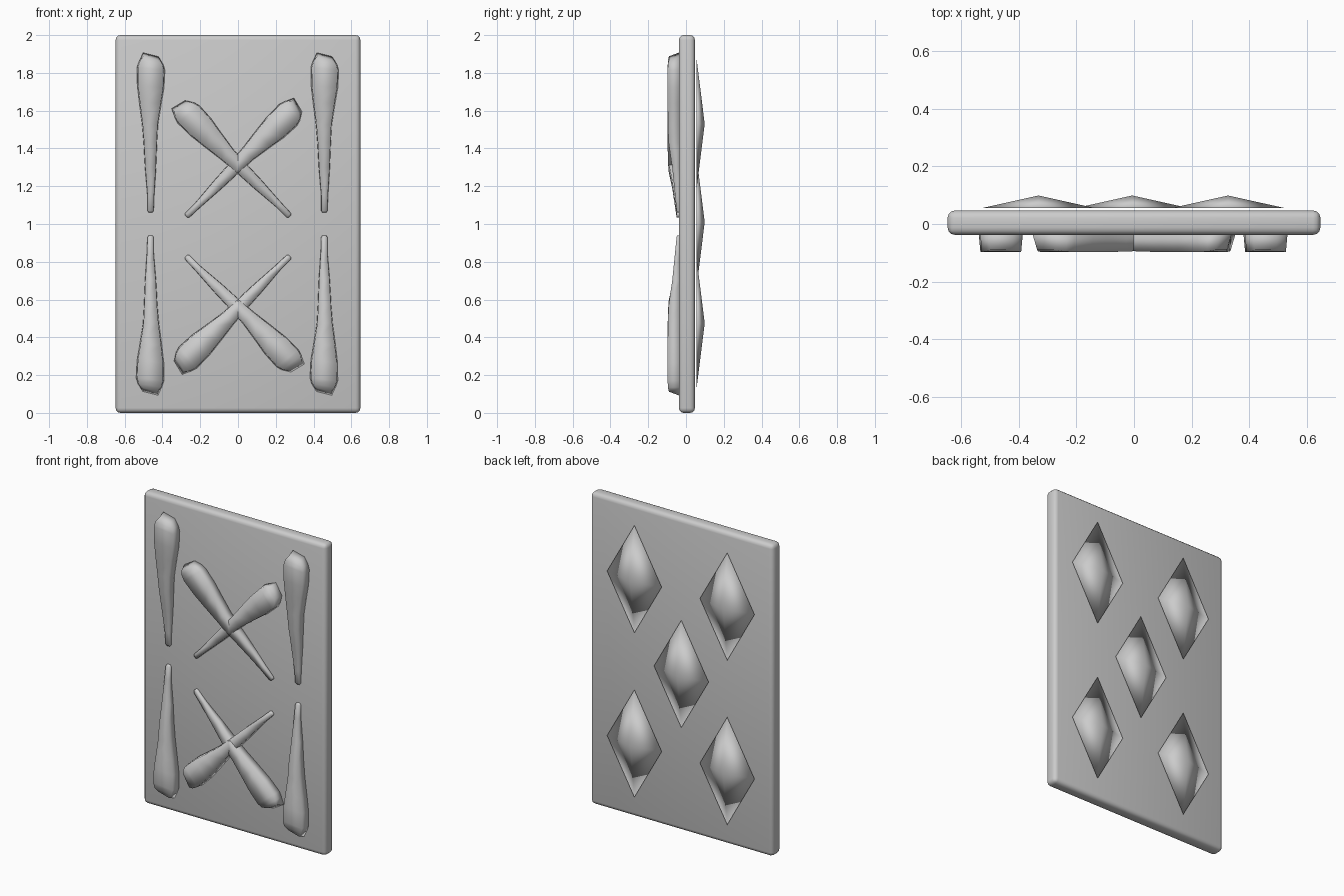
import bpy, bmesh
from math import sin, cos, radians

if "Cube" in bpy.data.objects:
    bpy.data.objects.remove(bpy.data.objects["Cube"])


def make_object(name, bm):
    bmesh.ops.recalc_face_normals(bm, faces=bm.faces)
    for f in bm.faces:
        f.smooth = True
    me = bpy.data.meshes.new(name)
    bm.to_mesh(me)
    bm.free()
    ob = bpy.data.objects.new(name, me)
    bpy.context.collection.objects.link(ob)
    return ob


# Rounded slab
bm = bmesh.new()
bmesh.ops.create_cube(bm, size=1)
for v in bm.verts:
    v.co = (v.co.x * 1.296, v.co.y * 0.085 + 0.0045, v.co.z * 2 + 1)
bmesh.ops.bevel(bm, geom=bm.edges[:], offset=0.026, segments=3, profile=0.5, affect='EDGES')
make_object("slab", bm)

# Club outline from handle to head: left u, left s, right u, right s, front y
CLUB = [
    (-.010, .000, .010, .000, -.046),
    (-.017, .010, .017, .010, -.050),
    (-.017, .090, .020, .090, -.058),
    (-.030, .240, .030, .240, -.073),
    (-.037, .370, .035, .370, -.092),
    (-.045, .465, .040, .465, -.096),
    (-.060, .580, .058, .580, -.097),
    (-.071, .675, .072, .660, -.097),
    (-.072, .770, .077, .755, -.097),
    (-.060, .805, .068, .785, -.096),
    (-.040, .850, .040, .830, -.090),
]


def club(name, px, pz, angle):
    a = radians(angle)
    bm = bmesh.new()

    def vert(u, s, y):
        return bm.verts.new((px + cos(a) * u - sin(a) * s, y, pz + sin(a) * u + cos(a) * s))

    rows = []
    for i, (ul, sl, ur, sr, y) in enumerate(CLUB):
        d = 0.022 if i == len(CLUB) - 1 else 0      # sloped head tip
        rows.append([vert(ul, sl, -.03), vert(ul * .92, sl - d, y),
                     vert(ur * .92, sr - d, y), vert(ur, sr, -.03)])
    for r0, r1 in zip(rows, rows[1:]):
        for j in range(4):
            k = (j + 1) % 4
            bm.faces.new((r0[j], r0[k], r1[k], r1[j]))
    bm.faces.new(rows[0])
    bm.faces.new(rows[-1])
    make_object(name, bm)


# Upright clubs at the sides, crossed pairs in the middle
for x in (-.463, .457):
    club("upright_club_upper", x, 1.06, 0)
    club("upright_club_lower", x, .94, 180)
for side in (-1, 1):
    club("crossed_club_upper", -side * .275, 1.04, -side * 45)
    club("crossed_club_lower", -side * .275, .83, -side * 135)

# Diamond pyramids on the back
for x, z in ((-.332, .475), (.327, .475), (-.006, 1.01), (-.332, 1.53), (.327, 1.53)):
    bm = bmesh.new()
    base = [bm.verts.new((x + dx, .056, z + dz))
            for dx, dz in ((.194, 0), (0, .345), (-.194, 0), (0, -.345))]
    tip = bm.verts.new((x, .099, z))
    bm.faces.new(base)
    for j in range(4):
        bm.faces.new((base[j], base[(j + 1) % 4], tip))
    make_object("back_diamond", bm)
